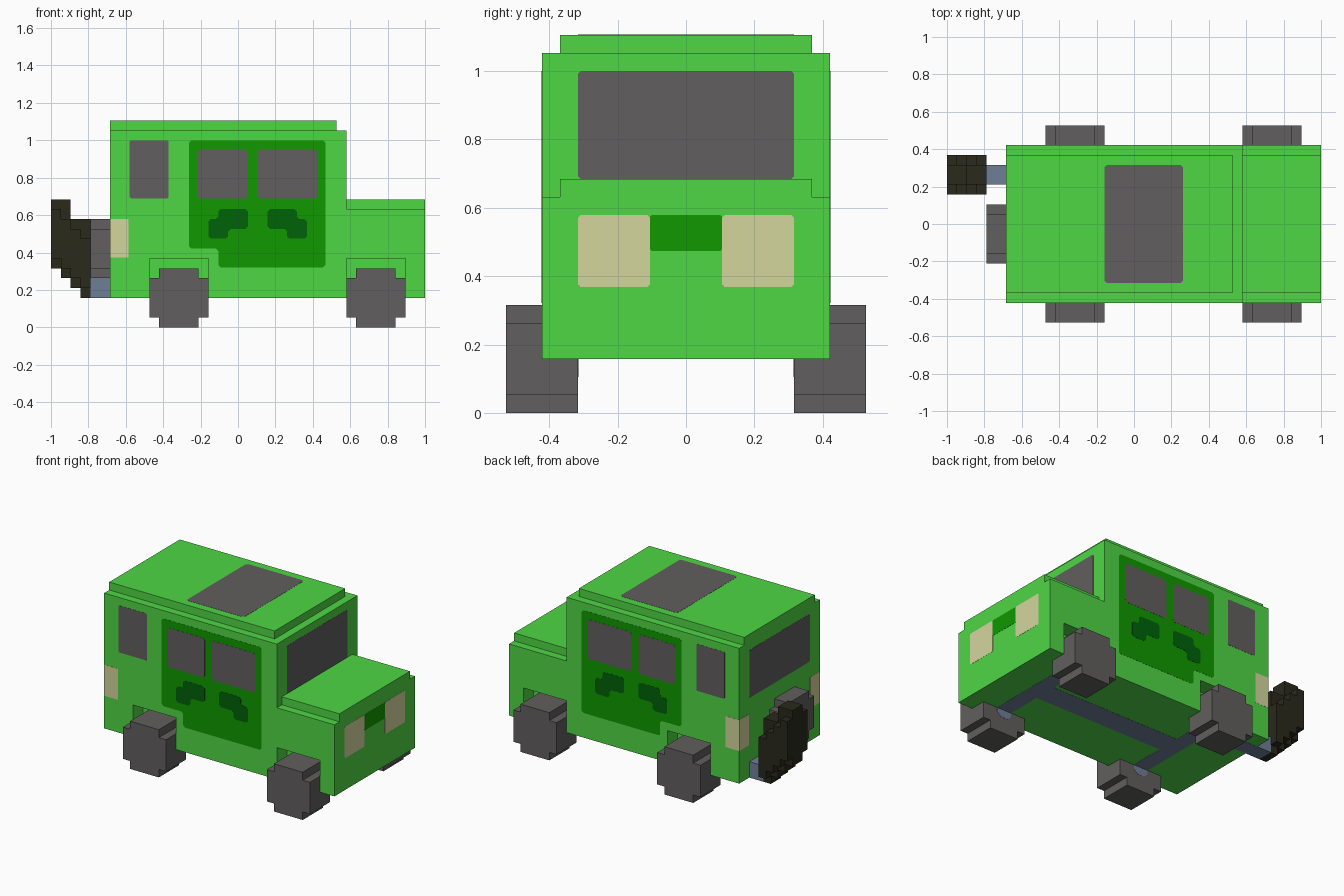
import bpy, bmesh

cube = bpy.data.objects.get("Cube")
if cube:
    bpy.data.objects.remove(cube, do_unlink=True)

U = 1 / 19      # block grid unit
T = 0.001       # thickness of painted plates


def material(name, rgb):
    lin = [((c / 255 + 0.055) / 1.055) ** 2.4 if c > 10 else c / 255 / 12.92 for c in rgb]
    m = bpy.data.materials.new(name)
    m.use_nodes = True
    m.diffuse_color = (*lin, 1)
    bsdf = m.node_tree.nodes["Principled BSDF"]
    bsdf.inputs["Base Color"].default_value = (*lin, 1)
    bsdf.inputs["Roughness"].default_value = 0.9
    return m


GREEN = material("body green", (78, 215, 68))
DOOR = material("door green", (16, 152, 0))
SPOT = material("spot green", (0, 98, 8))
GREY = material("dark grey", (97, 95, 94))
CREAM = material("lamp cream", (212, 214, 158))
SLATE = material("slate metal", (111, 127, 151))
SOOT = material("soot black", (42, 41, 28))


def prism(name, pts, axis, a, b, mat):
    """Extrude a 2D outline (grid units) along an axis from a to b (grid units)."""
    place = {"x": lambda p, q, d: (d, p, q),
             "y": lambda p, q, d: (p, d, q),
             "z": lambda p, q, d: (p, q, d)}[axis]
    bm = bmesh.new()
    low = [bm.verts.new([c * U for c in place(p, q, a)]) for p, q in pts]
    high = [bm.verts.new([c * U for c in place(p, q, b)]) for p, q in pts]
    bm.faces.new(low)
    bm.faces.new(high)
    n = len(pts)
    for i in range(n):
        j = (i + 1) % n
        bm.faces.new((low[i], low[j], high[j], high[i]))
    bmesh.ops.recalc_face_normals(bm, faces=bm.faces)
    me = bpy.data.meshes.new(name)
    bm.to_mesh(me)
    bm.free()
    me.materials.append(mat)
    ob = bpy.data.objects.new(name, me)
    bpy.context.collection.objects.link(ob)
    return ob


def rect(p0, q0, p1, q1):
    return [(p0, q0), (p1, q0), (p1, q1), (p0, q1)]


def box(name, x, y, z, mat):
    return prism(name, rect(x[0], y[0], x[1], y[1]), "z", z[0], z[1], mat)


def clipped(pts, c):
    """Trim every corner of a right-angled outline."""
    out = []
    for i, (p, q) in enumerate(pts):
        for (r, s) in (pts[i - 1], pts[(i + 1) % len(pts)]):
            d = max(abs(r - p), abs(s - q))
            out.append((p + (r - p) * c / d, q + (s - q) * c / d))
    return out


def plate(name, pts, axis, at, side, mat, layer=1, c=0.25):
    """Thin painted panel lying on a surface."""
    shape = clipped(pts, c) if c else pts
    return prism(name, shape, axis, at, at + side * layer * T / U, mat)


def plus(p, q, w, h):
    """Block wheel outline: a rectangle with one unit notched from each corner."""
    return [(p + 1, q), (p + w - 1, q), (p + w - 1, q + 1), (p + w, q + 1),
            (p + w, q + h - 1), (p + w - 1, q + h - 1), (p + w - 1, q + h),
            (p + 1, q + h), (p + 1, q + h - 1), (p, q + h - 1), (p, q + 1), (p + 1, q + 1)]


# Body shell with cut wheel arches
body = prism("body", [(-13, 3), (19, 3), (19, 12), (11, 12), (11, 20), (-13, 20)],
             "y", -8, 8, GREEN)
for x in (-9, 11):
    for y in (-9, 6):
        cutter = box("arch_cutter", (x, x + 6), (y, y + 3), (2, 7), GREEN)
        cutter.hide_render = True
        mod = body.modifiers.new("arch", "BOOLEAN")
        mod.operation = "DIFFERENCE"
        mod.solver = "EXACT"
        mod.object = cutter
        bpy.context.view_layer.objects.active = body
        bpy.ops.object.modifier_apply(modifier=mod.name)
        bpy.data.objects.remove(cutter, do_unlink=True)
box("roof", (-13, 10), (-7, 7), (20, 21), GREEN)
box("hood", (11, 19), (-7, 7), (12, 13), GREEN)

# Wheels with axle ends on their inner faces
for end, x in (("rear", -9), ("front", 11)):
    for side, s in (("left", 1), ("right", -1)):
        prism(f"{end}_{side}_wheel", plus(x, 0, 6, 6), "y", 6 * s, 10 * s, GREY)
        plate(f"{end}_{side}_axle_end", rect(x + 2, 2, x + 4, 4), "y", 6 * s, -s, SLATE, c=0.5)
prism("spare_wheel", plus(-4, 5, 6, 6), "x", -15, -13, GREY)

# Underside drive train
for end, x in (("rear", -7), ("front", 13)):
    plate(f"{end}_axle", rect(x, -6, x + 2, 6), "z", 3, -1, SLATE, c=0)
plate("drive_shaft", rect(-5, -1.5, 13, 1.5), "z", 3, -1, SLATE, c=0)
plate("exhaust_run", rect(-13, 4, -7, 6), "z", 3, -1, SLATE, c=0)

# Tail pipe and its stepped smoke plume
box("tail_pipe", (-15, -13), (4, 6), (3, 5), SLATE)
for i, (low, side_top, top) in enumerate([(6, 12, 13), (5, 11, 13), (4, 10, 11), (3, 9, 11)]):
    x = -19 + i
    prism(f"smoke_{i + 1}",
          [(4, low), (6, low), (6, low + 1), (7, low + 1), (7, side_top), (6, side_top),
           (6, top), (4, top), (4, side_top), (3, side_top), (3, low + 1), (4, low + 1)],
          "x", x, x + 1, SOOT)

# Side doors, windows, spots and tail lamps
blob = [(-2, 12), (1, 12), (1, 10), (-1, 10), (-1, 9), (-3, 9), (-3, 11), (-2, 11)]
for side, s in (("left", 1), ("right", -1)):
    y = 8 * s
    plate(f"{side}_door", [(-5, 8), (-2, 8), (-2, 6.1), (8.9, 6.1), (8.9, 19), (-5, 19)],
          "y", y, s, DOOR)
    plate(f"{side}_door_window_rear", rect(-4.15, 13.1, 1, 18.05), "y", y, s, GREY, 2)
    plate(f"{side}_door_window_front", rect(1.95, 13.1, 8.05, 18.05), "y", y, s, GREY, 2)
    plate(f"{side}_rear_side_window", rect(-11, 13.1, -7.05, 19), "y", y, s, GREY, c=0.12)
    plate(f"{side}_spot_rear", blob, "y", y, s, SPOT, 2)
    plate(f"{side}_spot_front", [(4 - p, q) for p, q in blob], "y", y, s, SPOT, 2)
    plate(f"{side}_tail_lamp_side", rect(-13, 7.1, -11.1, 11), "y", y, s, CREAM, c=0)
    plate(f"{side}_tail_lamp_back", rect(6.1 * s, 7.1, 8 * s, 11), "x", -13, -1, CREAM, c=0)
    plate(f"{side}_headlamp", rect(2 * s, 7, 6 * s, 11), "x", 19, 1, CREAM, c=0.15)

# Front, back and roof panels
plate("grille", rect(-2, 9, 2, 11), "x", 19, 1, DOOR, c=0.1)
plate("windshield", rect(-6, 13, 6, 19), "x", 11, 1, GREY, c=0.15)
plate("rear_window", rect(-6, 13, 6, 19), "x", -13, -1, GREY, c=0.15)
plate("roof_window", rect(-3, -6, 5, 6), "z", 21, 1, GREY)
